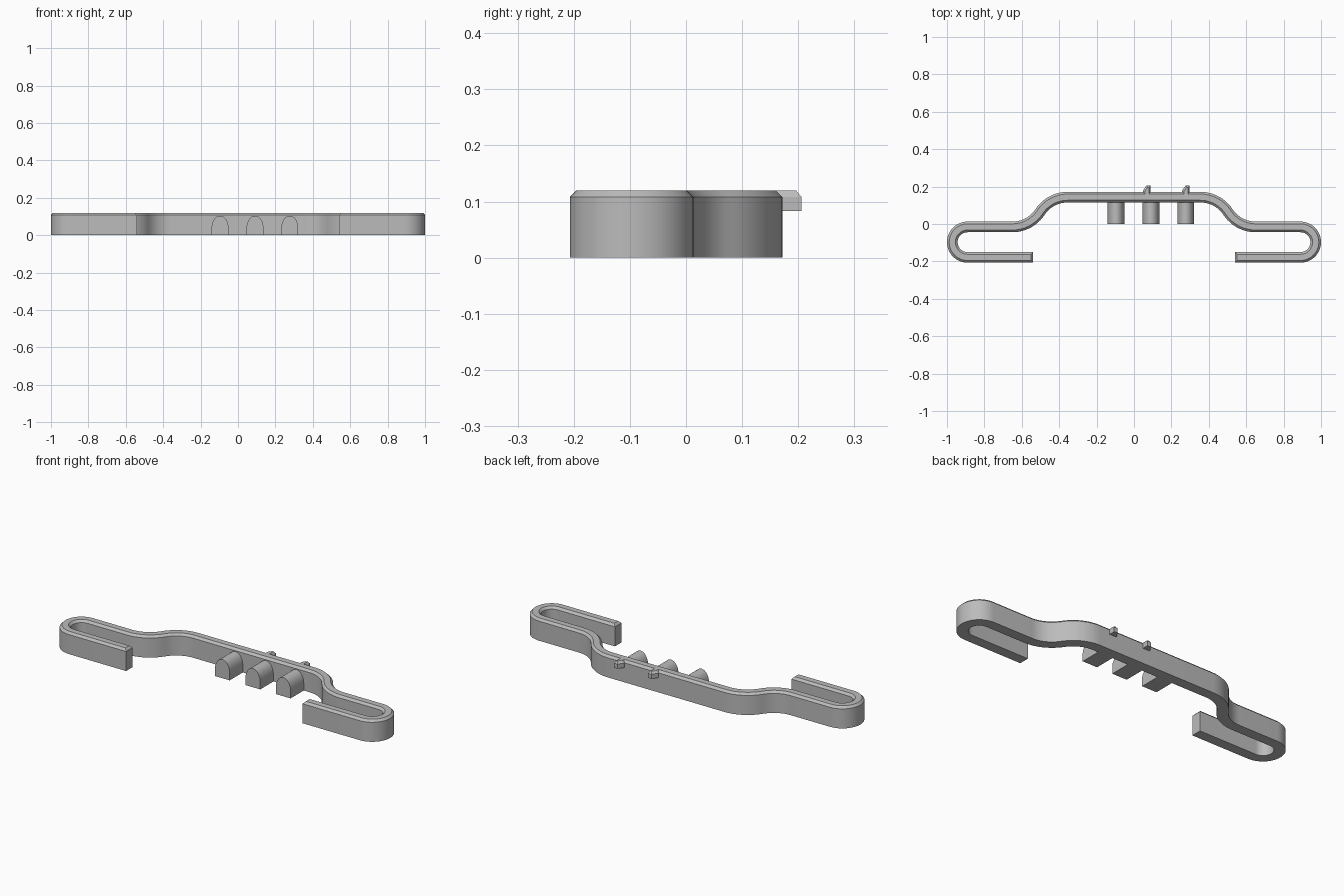
import bpy
import bmesh
from math import sin, cos, pi, atan2, radians
from mathutils import Vector

if "Cube" in bpy.data.objects:
    bpy.data.objects.remove(bpy.data.objects["Cube"])

grey = bpy.data.materials.new("plain grey")
grey.use_nodes = True
colour = (0.5, 0.5, 0.5, 1)
grey.diffuse_color = colour
grey.node_tree.nodes["Principled BSDF"].inputs["Base Color"].default_value = colour

HEIGHT, HALF, CHAMFER = 0.12, 0.0285, 0.012


def finish(name, bm):
    bmesh.ops.recalc_face_normals(bm, faces=bm.faces)
    mesh = bpy.data.meshes.new(name)
    bm.to_mesh(mesh)
    bm.free()
    mesh.materials.append(grey)
    ob = bpy.data.objects.new(name, mesh)
    bpy.context.collection.objects.link(ob)
    bpy.ops.object.select_all(action='DESELECT')
    ob.select_set(True)
    bpy.context.view_layer.objects.active = ob
    bpy.ops.object.shade_smooth_by_angle(angle=radians(25))


def skin(bm, rings):
    """Join closed point rings with quads and return the vertex rings."""
    loops = [[bm.verts.new(p) for p in ring] for ring in rings]
    for a, b in zip(loops, loops[1:]):
        for i in range(len(a)):
            j = (i + 1) % len(a)
            bm.faces.new((a[i], a[j], b[j], b[i]))
    return loops


def arc(cx, cy, r, start, end, steps):
    angles = [start + (end - start) * i / steps for i in range(steps + 1)]
    return [Vector((cx + r * cos(a), cy + r * sin(a))) for a in angles]


# Centre line of the clip: top bar, double bend, hook, return arm
TOP, WING, ARM = 0.1435, -0.0155, -0.1785
bend_in, bend_out = 0.355, 0.65
drop, run = TOP - WING, bend_out - bend_in
turn = 2 * atan2(drop, run)
radius = run / (2 * sin(turn))
half = arc(bend_in, TOP - radius, radius, pi / 2, pi / 2 - turn, 12)
half += arc(bend_out, WING + radius, radius, 1.5 * pi - turn, 1.5 * pi, 12)[1:]
half += arc(0.89, (WING + ARM) / 2, (WING - ARM) / 2, pi / 2, -pi / 2, 24)
half.append(Vector((0.54, ARM)))
path = [Vector((-p.x, p.y)) for p in reversed(half)] + half


def outline(z, inset):
    """Closed outline of the strip, drawn in by an inset."""
    left, right = [], []
    last = len(path) - 1
    for i, p in enumerate(path):
        before, after = path[max(i - 1, 0)], path[min(i + 1, last)]
        if 0 < i < last:
            t = ((p - before).normalized() + (after - p).normalized()).normalized()
        else:
            t = (after - before).normalized()
            p = p + t * (inset if i == 0 else -inset)
        n = Vector((-t.y, t.x)) * (HALF - inset)
        left.append((*(p + n), z))
        right.append((*(p - n), z))
    return left + right[::-1]


# Bent strip with chamfered upper rim
bm = bmesh.new()
loops = skin(bm, [outline(0, 0), outline(HEIGHT - CHAMFER, 0), outline(HEIGHT, CHAMFER)])
for ring in (loops[0], loops[-1]):
    n = len(ring)
    for i in range(n // 2 - 1):
        bm.faces.new((ring[i], ring[i + 1], ring[n - 2 - i], ring[n - 1 - i]))
finish("spring_strip", bm)

# Arched pegs on the front of the bar
for name, x in (("right", -0.096), ("middle", 0.091), ("left", 0.277)):
    arch = [(x + 0.045, 0)]
    arch += [(x + 0.045 * cos(a), 0.04 + 0.064 * sin(a))
             for a in [pi * i / 16 for i in range(17)]]
    arch.append((x - 0.045, 0))
    bm = bmesh.new()
    for ring in skin(bm, [[(px, y, pz) for px, pz in arch] for y in (0.0, 0.125)]):
        bm.faces.new(ring)
    finish(name + "_peg", bm)

# Small wedge catches on the back of the bar
base = [(-0.04, 0.155), (-0.04, 0.178), (-0.021, 0.206), (0, 0.206), (0, 0.155)]
crown = [(-0.03, 0.155), (-0.03, 0.176), (-0.015, 0.196), (-0.008, 0.196), (-0.008, 0.155)]
for name, x in (("right", 0.088), ("left", 0.297)):
    levels = ((base, 0.083), (base, HEIGHT - CHAMFER), (crown, HEIGHT))
    bm = bmesh.new()
    loops = skin(bm, [[(x + px, py, z) for px, py in shape] for shape, z in levels])
    bm.faces.new(loops[0])
    bm.faces.new(loops[-1])
    finish(name + "_catch", bm)
